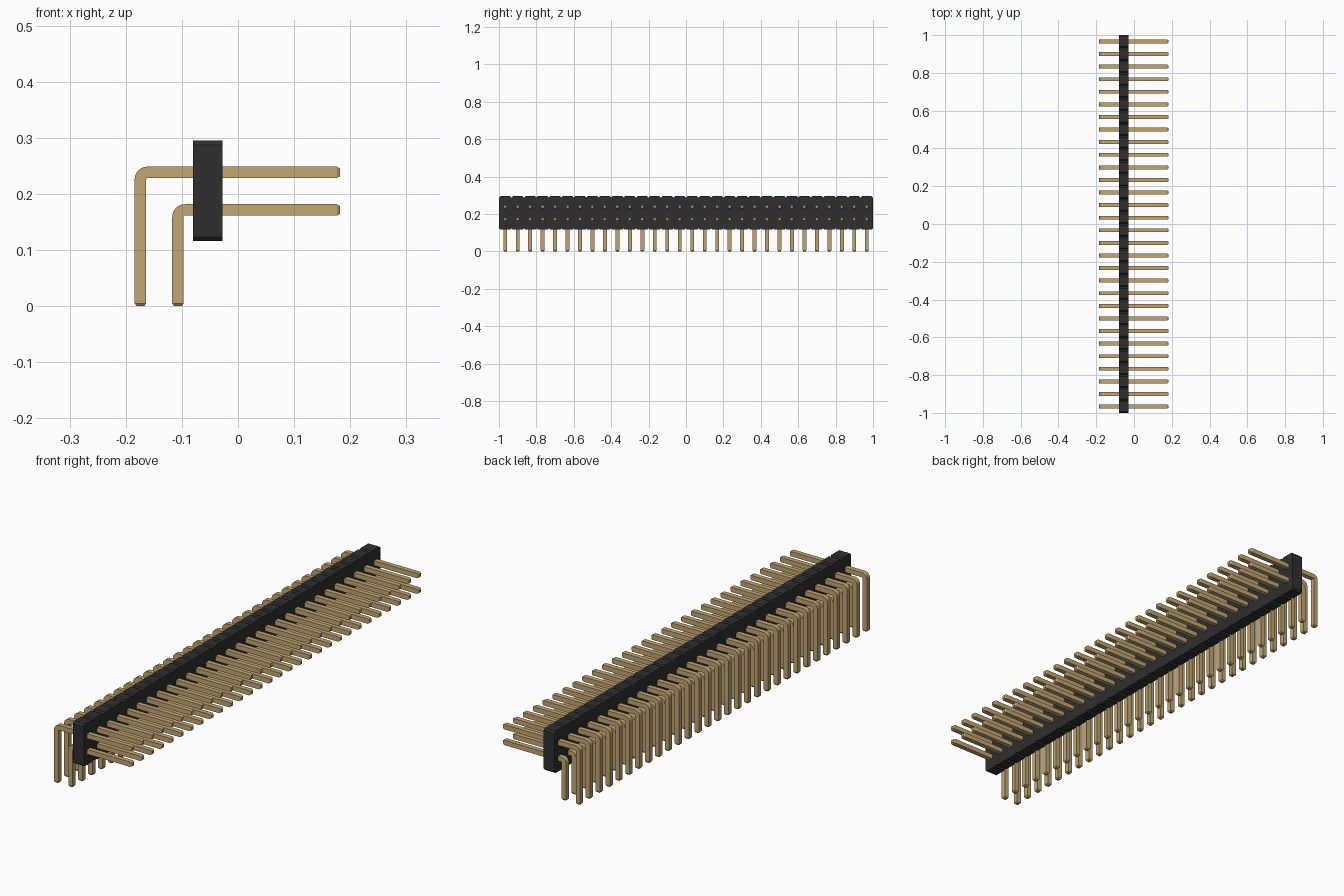
import bpy, bmesh
from math import sin, cos, pi
from mathutils import Vector

cube = bpy.data.objects.get("Cube")
if cube:
    bpy.data.objects.remove(cube, do_unlink=True)

COUNT = 30
PITCH = 2 / COUNT
HALF = 0.0102          # half the pin thickness
TIP_X = 0.182


def material(name, color, rough):
    m = bpy.data.materials.new(name)
    m.use_nodes = True
    m.diffuse_color = color
    node = m.node_tree.nodes["Principled BSDF"]
    node.inputs["Base Color"].default_value = color
    node.inputs["Roughness"].default_value = rough
    return m


gold = material("pin gold", (0.54, 0.38, 0.17, 1), 0.4)
black = material("housing black", (0.028, 0.028, 0.028, 1), 0.6)


def finish(name, bm, mat):
    bmesh.ops.recalc_face_normals(bm, faces=bm.faces)
    mesh = bpy.data.meshes.new(name)
    bm.to_mesh(mesh)
    bm.free()
    mesh.materials.append(mat)
    ob = bpy.data.objects.new(name, mesh)
    bpy.context.collection.objects.link(ob)
    return ob


def pin_row(name, x, z):
    """Row of square pins bent from a vertical leg at x to a level arm at z."""
    r = 0.0125
    # Each section: centre x, centre z, direction angle, half size
    sections = [(x, 0, pi / 2, HALF * 0.65), (x, 0.005, pi / 2, HALF)]
    for i in range(9):
        a = pi / 2 * i / 8
        sections.append((x + r - r * cos(a), z - r + r * sin(a), pi / 2 - a, HALF))
    sections += [(TIP_X - 0.006, z, 0, HALF), (TIP_X, z, 0, HALF * 0.65)]

    bm = bmesh.new()
    rings = []
    for cx, cz, a, h in sections:
        side = Vector((-sin(a), 0, cos(a))) * h
        wide = Vector((0, h, 0))
        c = Vector((cx, -1 + PITCH / 2, cz))
        rings.append([bm.verts.new(c + side * s + wide * w)
                      for s, w in ((1, 1), (1, -1), (-1, -1), (-1, 1))])
    for a, b in zip(rings, rings[1:]):
        for i in range(4):
            j = (i + 1) % 4
            bm.faces.new((a[i], a[j], b[j], b[i]))
    bm.faces.new(rings[0])
    bm.faces.new(rings[-1])
    ob = finish(name, bm, gold)
    bpy.ops.object.select_all(action='DESELECT')
    bpy.context.view_layer.objects.active = ob
    ob.select_set(True)
    bpy.ops.object.shade_smooth_by_angle(angle=pi / 6)
    # Repeat along the strip
    arr = ob.modifiers.new("row", 'ARRAY')
    arr.count = COUNT
    arr.use_relative_offset = False
    arr.use_constant_offset = True
    arr.constant_offset_displace = (0, PITCH, 0)
    return ob


pin_row("outer_pins", -0.174, 0.2385)
pin_row("inner_pins", -0.107, 0.1715)

# Housing: strip of joined cells with chamfered corners
BOTTOM, TOP, C = 0.116, 0.295, 0.0075
edge = []
for i in range(COUNT):
    y = -1 + i * PITCH
    edge += [(y, C), (y + C, 0), (y + PITCH - C, 0)]
edge.append((1, C))
outline = [(y, TOP - d) for y, d in edge] + [(y, BOTTOM + d) for y, d in reversed(edge)]
bm = bmesh.new()
face = bm.faces.new([bm.verts.new((-0.08, y, z)) for y, z in outline])
res = bmesh.ops.extrude_face_region(bm, geom=[face], use_keep_orig=True)
bmesh.ops.translate(bm, vec=(0.052, 0, 0),
                    verts=[v for v in res["geom"] if isinstance(v, bmesh.types.BMVert)])
finish("housing", bm, black)
